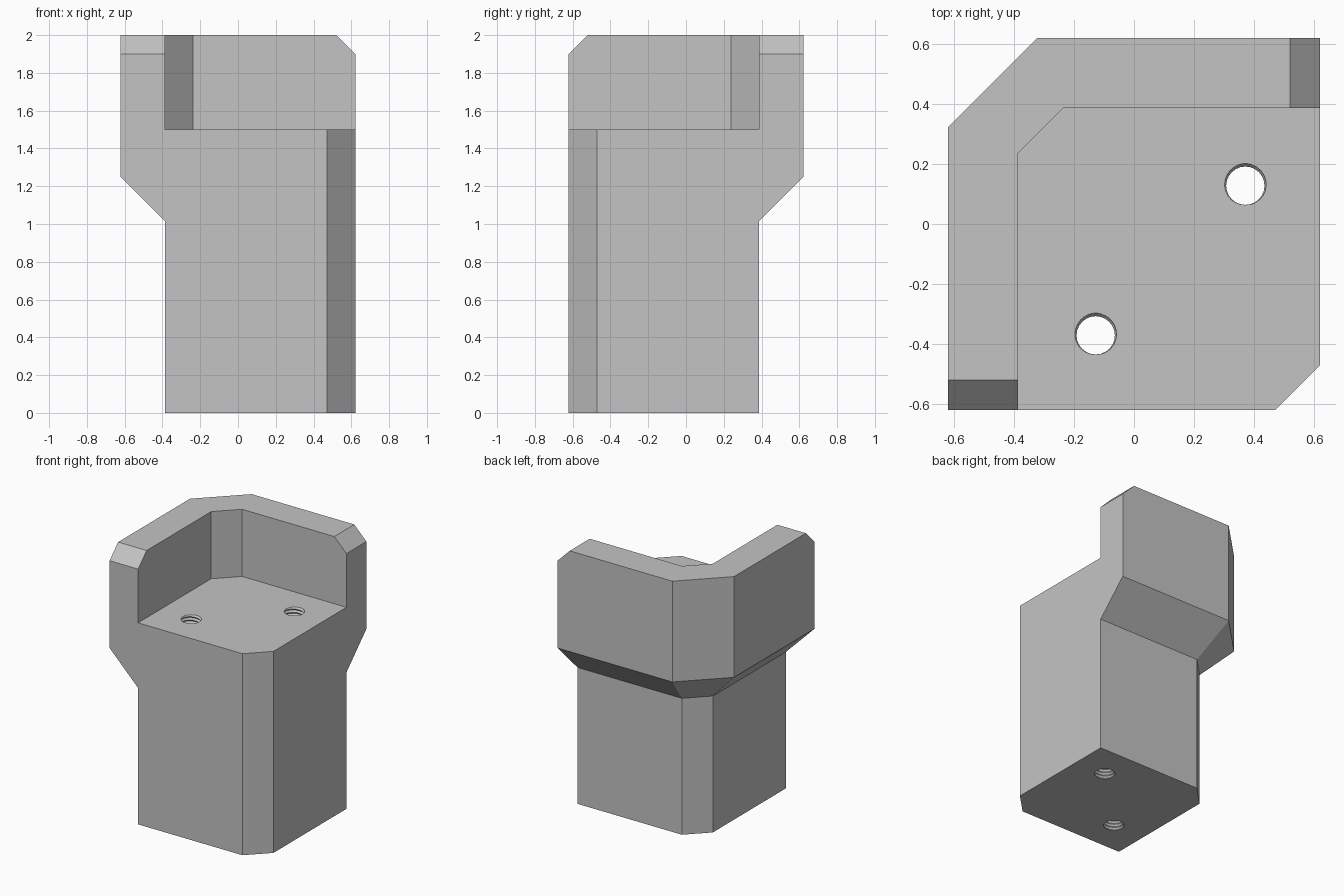
import bpy, bmesh, math

cube = bpy.data.objects.get("Cube")
if cube:
    bpy.data.objects.remove(cube, do_unlink=True)

OUT = 0.622      # half width of the block
STEM = 0.387     # where the stem stops on the left and back sides
CORNER = 0.15    # corner cut of the stem
FLOOR = 1.5
TOP = 2.0
PITCH = 0.025

grey = bpy.data.materials.new("mid grey")
grey.use_nodes = True
colour = (0.55, 0.55, 0.55, 1)
grey.diffuse_color = colour
grey.node_tree.nodes["Principled BSDF"].inputs["Base Color"].default_value = colour


def make_object(name, bm):
    bmesh.ops.recalc_face_normals(bm, faces=bm.faces)
    mesh = bpy.data.meshes.new(name)
    bm.to_mesh(mesh)
    bm.free()
    obj = bpy.data.objects.new(name, mesh)
    bpy.context.collection.objects.link(obj)
    mesh.materials.append(grey)
    return obj


def loft(name, sections):
    """Join stacked outlines, given as (points, height), into a closed solid."""
    bm = bmesh.new()
    rings = [[bm.verts.new((x, y, z)) for x, y in pts] for pts, z in sections]
    for low, high in zip(rings, rings[1:]):
        for i in range(len(low)):
            k = (i + 1) % len(low)
            bm.faces.new((low[i], low[k], high[k], high[i]))
    bm.faces.new(rings[0])
    bm.faces.new(rings[-1])
    return make_object(name, bm)


def cut(target, cutter):
    cutter.hide_render = True
    mod = target.modifiers.new("cut", "BOOLEAN")
    mod.operation = "DIFFERENCE"
    mod.solver = "EXACT"
    mod.object = cutter
    bpy.context.view_layer.objects.active = target
    bpy.ops.object.modifier_apply(modifier=mod.name)
    bpy.data.objects.remove(cutter, do_unlink=True)


def outline(edge, corner):
    return [(-edge, -OUT), (OUT - CORNER, -OUT), (OUT, CORNER - OUT),
            (OUT, edge), (corner - edge, edge), (-edge, edge - corner)]


def thread_cutter(x, y, minor=0.064, major=0.075, segments=24, rows=130):
    """Helical solid whose radius alternates between crest and root."""
    bm = bmesh.new()
    start = FLOOR - PITCH * 62.75
    grid = []
    for j in range(rows):
        r = major if j % 2 else minor
        row = []
        for i in range(segments):
            turn = i / segments
            a = turn * math.tau
            row.append(bm.verts.new((x + r * math.cos(a), y + r * math.sin(a),
                                     start + PITCH * (j / 2 + turn))))
        grid.append(row)
    for j in range(rows - 1):
        for i in range(segments):
            if i < segments - 1:
                quad = (grid[j][i], grid[j][i + 1], grid[j + 1][i + 1], grid[j + 1][i])
            elif j + 3 < rows:
                # the last column joins the first one a full pitch higher
                quad = (grid[j][i], grid[j + 2][0], grid[j + 3][0], grid[j + 1][i])
            else:
                continue
            bm.faces.new(quad)
    # close both ends
    rim = [e for e in bm.edges if e.is_boundary]
    caps = bmesh.ops.holes_fill(bm, edges=rim, sides=0)["faces"]
    bmesh.ops.triangulate(bm, faces=caps)
    return make_object("thread_cutter", bm)


# Stem flaring outwards on two sides into the wider head
stem = outline(STEM, CORNER)
head = outline(OUT, 0.299)
block = loft("corner_block", [(stem, 0), (stem, 1.015), (head, 1.25), (head, TOP)])

# Open pocket that leaves an L-shaped wall
far = 0.9
pocket = [(-STEM, -far), (far, -far), (far, STEM),
          (CORNER - STEM, STEM), (-STEM, STEM - CORNER)]
cut(block, loft("pocket_cutter", [(pocket, FLOOR), (pocket, TOP + 0.2)]))

# Bevelled top corners at both ends of the wall
bm = bmesh.new()
bm.from_mesh(block.data)
ends = [e for e in bm.edges
        if all(v.co.z > TOP - 0.01 for v in e.verts)
        and (all(v.co.x > OUT - 0.01 for v in e.verts)
             or all(v.co.y < 0.01 - OUT for v in e.verts))]
bmesh.ops.bevel(bm, geom=ends, offset=0.1, segments=1, affect="EDGES")
bm.to_mesh(block.data)
bm.free()

# Two threaded through holes
for x, y in ((0.372, 0.128), (-0.128, -0.372)):
    cut(block, thread_cutter(x, y))
